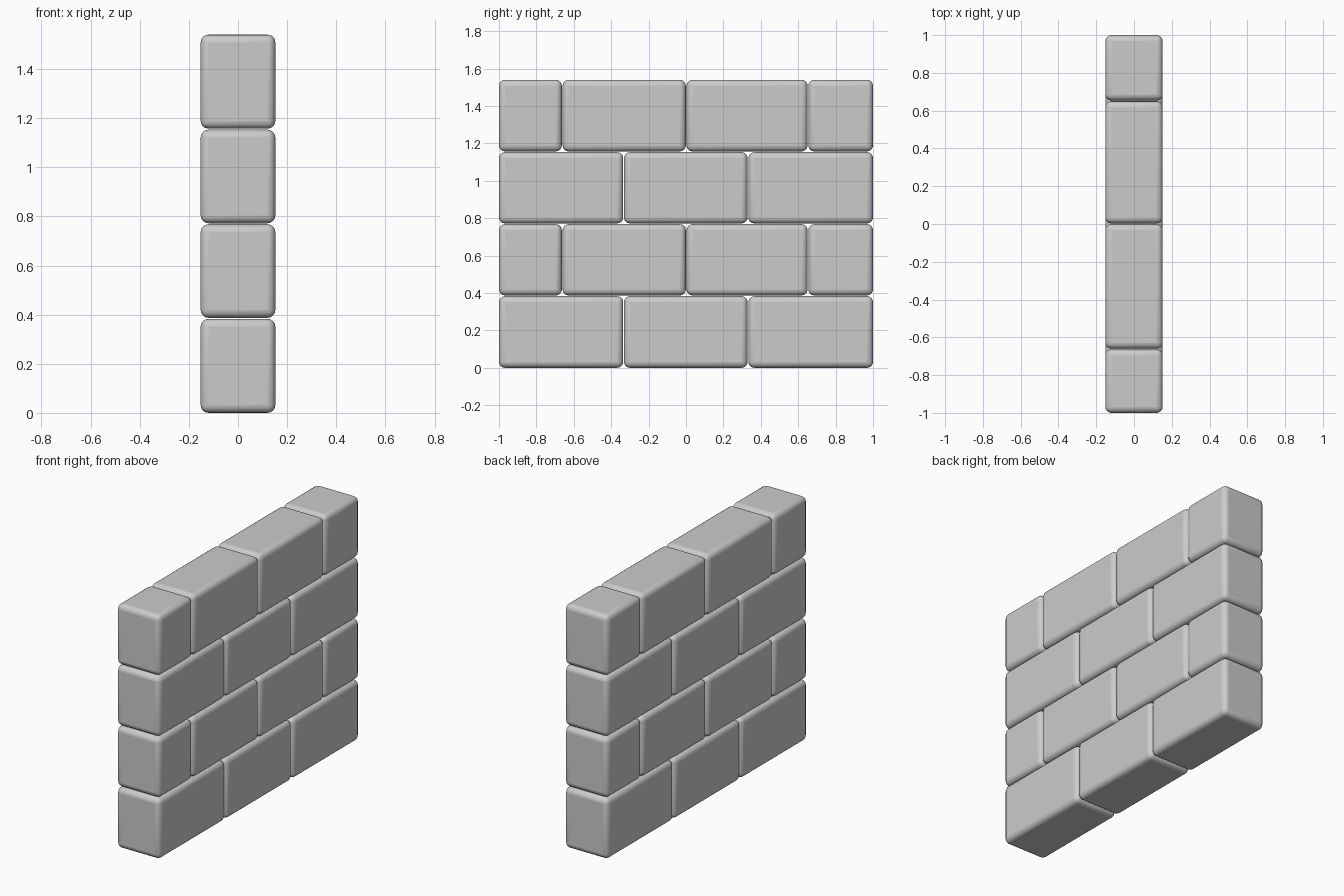
import bpy

if "Cube" in bpy.data.objects:
    bpy.data.objects.remove(bpy.data.objects["Cube"])

HALF_DEPTH = 0.152
COURSE = 0.385   # height of one course
GAP = 0.004      # joint between bricks


def brick(name, y0, y1, z0, z1):
    bpy.ops.mesh.primitive_cube_add(size=1, location=(0, (y0 + y1) / 2, (z0 + z1) / 2))
    ob = bpy.context.object
    ob.name = name
    ob.scale = (2 * HALF_DEPTH, y1 - y0, z1 - z0)
    bpy.ops.object.transform_apply(location=False, rotation=False, scale=True)
    # rounded edges
    bev = ob.modifiers.new("rounding", 'BEVEL')
    bev.width = 0.032
    bev.segments = 4
    bpy.ops.object.shade_smooth_by_angle()


# joint positions along y for the two alternating courses
layouts = [
    [-1, -0.334, 0.331, 1],
    [-1, -0.662, 0.001, 0.652, 1],
]

for row in range(4):
    cuts = layouts[row % 2]
    z0 = row * COURSE + (GAP / 2 if row else 0)
    z1 = (row + 1) * COURSE - (GAP / 2 if row < 3 else 0)
    for i, (a, b) in enumerate(zip(cuts, cuts[1:])):
        y0 = a if i == 0 else a + GAP / 2
        y1 = b if i == len(cuts) - 2 else b - GAP / 2
        brick(f"brick_row{row + 1}_{i + 1}", y0, y1, z0, z1)
